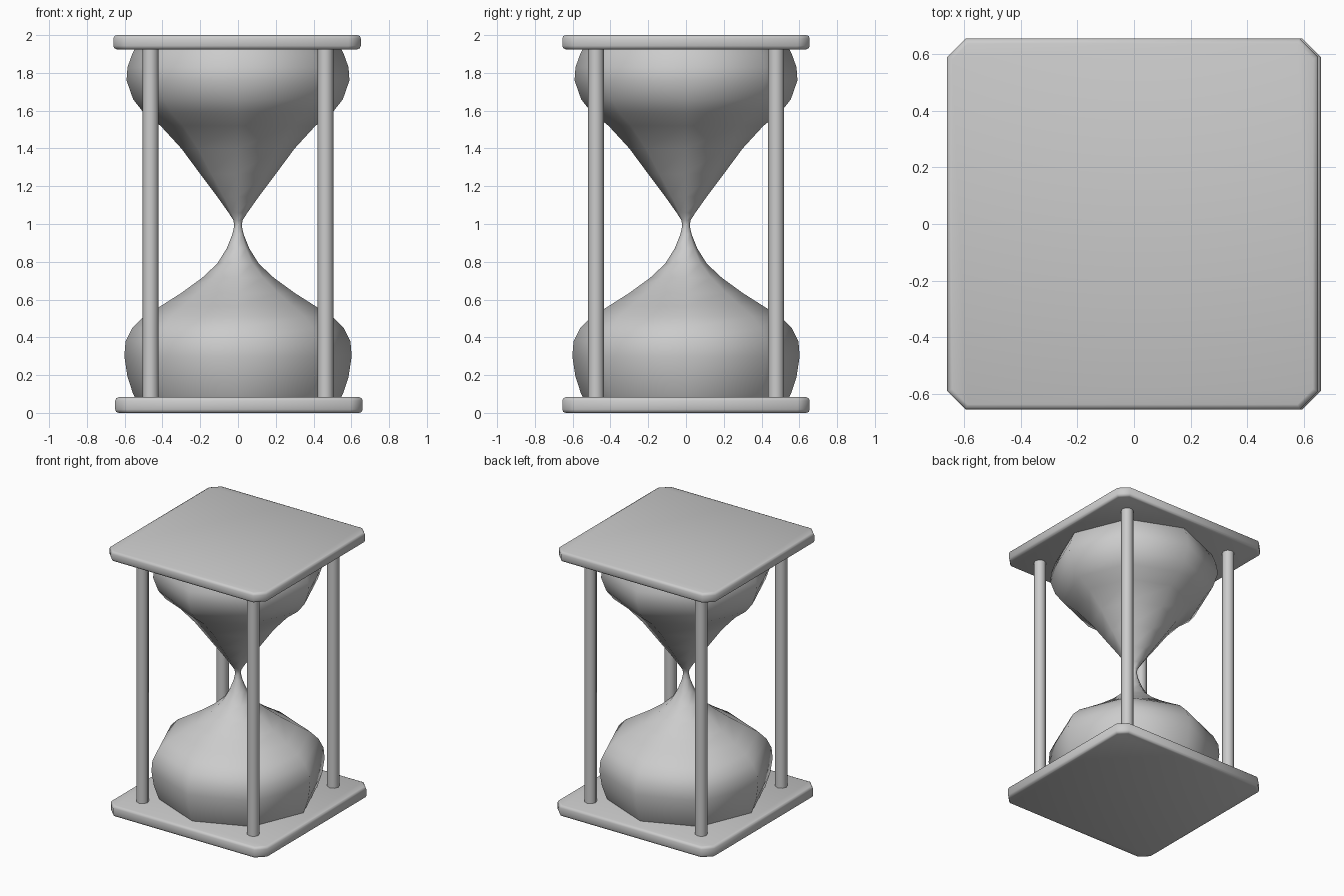
import bpy, bmesh, math
from mathutils import Vector

if "Cube" in bpy.data.objects:
    bpy.data.objects.remove(bpy.data.objects["Cube"])

grey = bpy.data.materials.new("light grey")
grey.diffuse_color = (0.6, 0.6, 0.6, 1)
grey.use_nodes = True
grey.node_tree.nodes["Principled BSDF"].inputs["Base Color"].default_value = grey.diffuse_color


def finish(name, bm, angle):
    """Turn a bmesh into a shaded object."""
    bmesh.ops.recalc_face_normals(bm, faces=bm.faces)
    mesh = bpy.data.meshes.new(name)
    bm.to_mesh(mesh)
    bm.free()
    mesh.materials.append(grey)
    obj = bpy.data.objects.new(name, mesh)
    bpy.context.collection.objects.link(obj)
    bpy.ops.object.select_all(action='DESELECT')
    obj.select_set(True)
    bpy.context.view_layer.objects.active = obj
    bpy.ops.object.shade_smooth_by_angle(angle=math.radians(angle))
    return obj


def plate(name, x, z0, z1):
    """Square slab with cut corners and rounded rims."""
    bm = bmesh.new()
    bmesh.ops.create_cube(bm, size=1)
    bmesh.ops.scale(bm, vec=(1.31, 1.31, z1 - z0), verts=bm.verts)
    bmesh.ops.translate(bm, vec=(x, 0, (z0 + z1) / 2), verts=bm.verts)
    upright = [e for e in bm.edges
               if abs(e.verts[0].co.z - e.verts[1].co.z) > 0.01]
    bmesh.ops.bevel(bm, geom=upright, offset=0.065, segments=1,
                    affect='EDGES', profile=0.5)
    rims = [e for e in bm.edges
            if abs(e.verts[0].co.z - e.verts[1].co.z) < 0.001]
    bmesh.ops.bevel(bm, geom=rims, offset=0.018, segments=2,
                    affect='EDGES', profile=0.5)
    return finish(name, bm, 50)


def lathe(name, profile, sides, angle):
    """Closed turned solid; vertices lie on the x and y axes."""
    bm = bmesh.new()
    rings = []
    for r, z in profile:
        rings.append([bm.verts.new((r * math.cos(2 * math.pi * i / sides),
                                    r * math.sin(2 * math.pi * i / sides), z))
                      for i in range(sides)])
    for a, b in zip(rings, rings[1:]):
        for i in range(sides):
            j = (i + 1) % sides
            bm.faces.new((a[i], a[j], b[j], b[i]))
    bm.faces.new(rings[0][::-1])
    bm.faces.new(rings[-1])
    return finish(name, bm, angle)


# Top and bottom plates
plate("bottom_plate", 0.005, 0.0, 0.083)
plate("top_plate", -0.005, 1.925, 2.0)

# Eight-sided glass with a narrow waist
lathe("glass", [
    (0.54, 0.07), (0.555, 0.10), (0.585, 0.19), (0.602, 0.30), (0.595, 0.38),
    (0.56, 0.45), (0.50, 0.51), (0.41, 0.565), (0.30, 0.635), (0.19, 0.715),
    (0.11, 0.79), (0.06, 0.87), (0.03, 0.945), (0.02, 0.99), (0.024, 1.02),
    (0.05, 1.06), (0.11, 1.145), (0.20, 1.265), (0.30, 1.40), (0.41, 1.52),
    (0.50, 1.59), (0.555, 1.66), (0.59, 1.76), (0.585, 1.83), (0.56, 1.90),
    (0.54, 1.94)], 8, 60)

# Four corner posts
for sx, side in ((-1, "left"), (1, "right")):
    for sy, end in ((-1, "front"), (1, "back")):
        post = lathe(f"post_{end}_{side}", [(0.043, 0.07), (0.043, 1.94)], 8, 60)
        post.location = Vector((sx * 0.463, sy * 0.477, 0))
